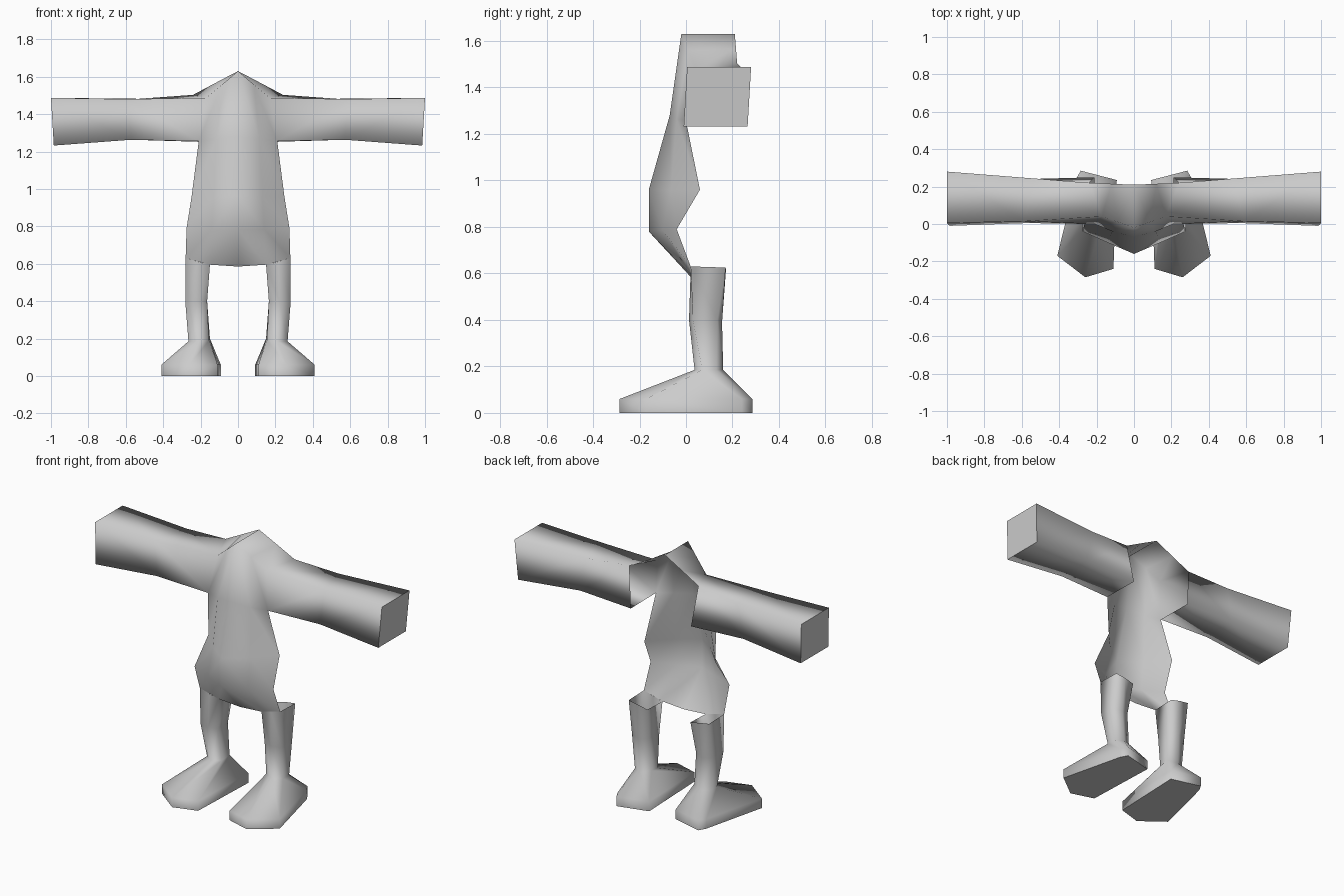
import bpy, bmesh

if "Cube" in bpy.data.objects:
    bpy.data.objects.remove(bpy.data.objects["Cube"])


def finish(name, bm, smooth=True):
    """Turn half of the model (+x) into a mirrored object."""
    bmesh.ops.remove_doubles(bm, verts=bm.verts, dist=0.0005)
    mesh = bpy.data.meshes.new(name)
    bm.to_mesh(mesh)
    bm.free()
    for p in mesh.polygons:
        p.use_smooth = smooth
    obj = bpy.data.objects.new(name, mesh)
    bpy.context.collection.objects.link(obj)
    mirror = obj.modifiers.new("mirror", 'MIRROR')
    mirror.use_clip = True
    mirror.merge_threshold = 0.001
    return obj


def loft(bm, rows, closed=False):
    """Skin a list of equally long point rows with quads."""
    grid = [[bm.verts.new(p) for p in row] for row in rows]
    n = len(rows[0])
    for a, b in zip(grid, grid[1:]):
        for i in range(n if closed else n - 1):
            j = (i + 1) % n
            bm.faces.new((a[i], b[i], b[j], a[j]))


def cap(name, ring):
    """Flat end face, kept separate so its edge stays sharp."""
    bm = bmesh.new()
    bm.faces.new([bm.verts.new(p) for p in reversed(ring)])
    return finish(name, bm, False)


# Torso: open-backed shell, rows run from the centre line to the side edge
torso = [
    [(0, .21, 1.63), (.12, .215, 1.567), (.24, .22, 1.503)],
    [(0, -.02, 1.63), (.085, .01, 1.558), (.17, .04, 1.487)],
    [(0, -.07, 1.28), (.115, -.04, 1.265), (.21, 0, 1.255)],
    [(0, -.16, .96), (.13, -.065, .96), (.248, .06, .96)],
    [(0, -.16, .78), (.14, -.10, .785), (.275, -.04, .79)],
    [(0, .02, .585), (.15, .02, .595), (.28, .02, .63)],
]

# Arm: four-sided tube, front top / back top / back bottom / front bottom
arm = [
    [(.17, .04, 1.487), (.24, .22, 1.503), (.21, .25, 1.252), (.21, 0, 1.255)],
    [(.59, .015, 1.48), (.53, .243, 1.482), (.57, .24, 1.265), (.57, .005, 1.263)],
    [(1.0, .005, 1.487), (1.0, .28, 1.487), (.985, .265, 1.232), (.985, -.01, 1.232)],
]

# Leg and foot: six-sided rings, starting at the inner front
foot = [(.11, -.24), (.26, -.285), (.41, -.17), (.31, .24), (.285, .285), (.092, .235)]
sole = [(x, y, 0) for x, y in foot]
leg = [
    [(.15, .02, .595), (.215, .02, .612), (.28, .02, .63),
     (.28, .17, .625), (.215, .172, .615), (.15, .17, .6)],
    [(.165, .03, .4), (.22, .013, .4), (.282, .03, .4),
     (.282, .135, .4), (.22, .155, .39), (.165, .135, .4)],
    [(.155, .06, .19), (.21, .037, .185), (.265, .07, .185),
     (.265, .13, .185), (.21, .16, .185), (.15, .13, .2)],
    [(x, y, .06) for x, y in foot],
    sole,
]

body = bmesh.new()
loft(body, torso)
loft(body, arm, closed=True)
loft(body, leg, closed=True)
finish("body", body)

# Closed ends
cap("arm_end", arm[-1])
cap("foot_sole", sole)
